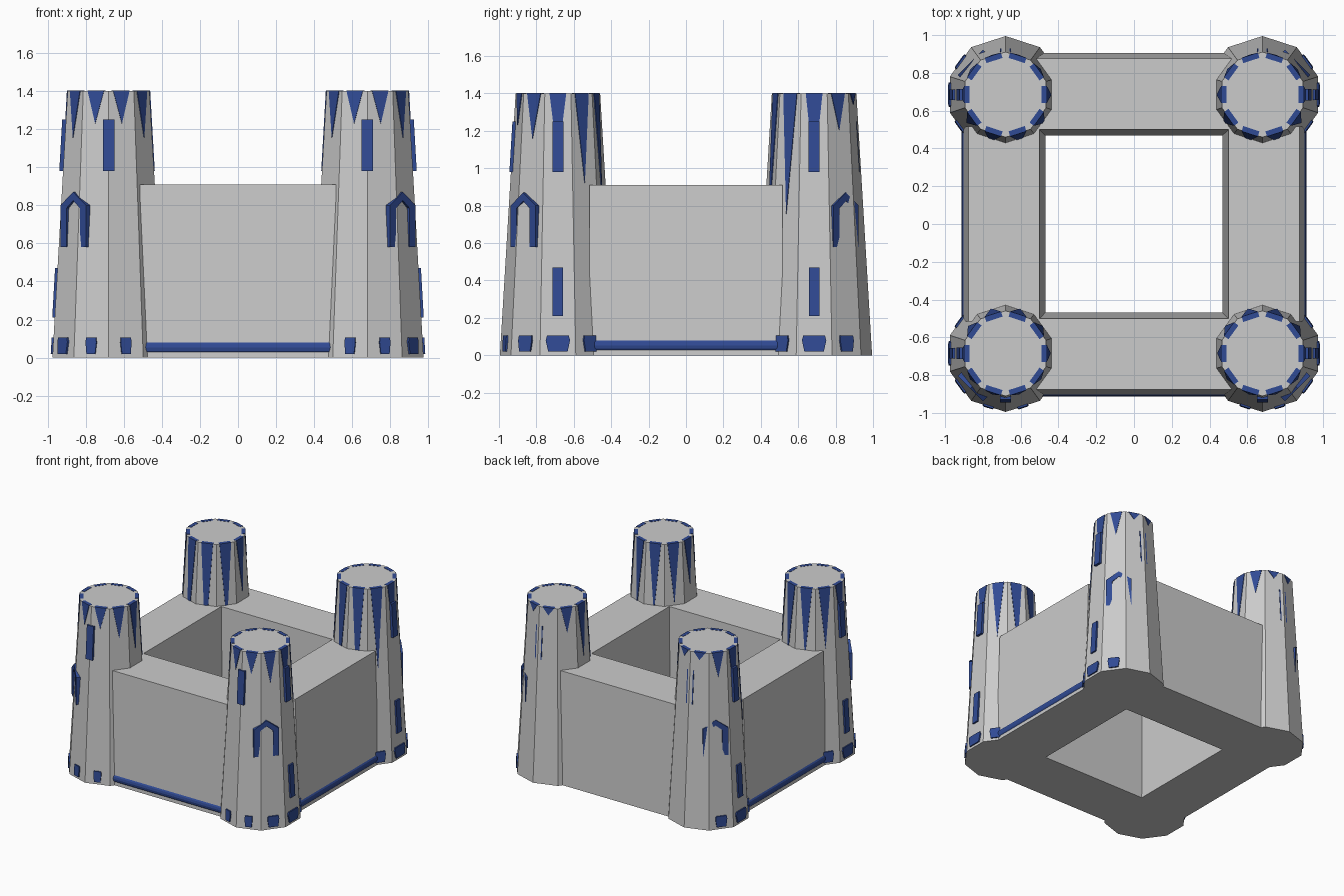
import bpy, bmesh
from math import sin, cos, radians
from mathutils import Vector

if "Cube" in bpy.data.objects:
    bpy.data.objects.remove(bpy.data.objects["Cube"])

BLUE = bpy.data.materials.new("blue_trim")
BLUE.diffuse_color = (0.03, 0.07, 0.30, 1)
BLUE.use_nodes = True
BLUE.node_tree.nodes["Principled BSDF"].inputs["Base Color"].default_value = BLUE.diffuse_color
H, R0, R1, C = 1.4, 0.31, 0.226, 0.685
COS18 = cos(radians(18))


def radius(z):
    return R0 + (R1 - R0) * z / H


def apothem(z):
    return radius(z) * COS18


def finish(bm, name, mat=None):
    bmesh.ops.recalc_face_normals(bm, faces=bm.faces)
    me = bpy.data.meshes.new(name)
    bm.to_mesh(me)
    bm.free()
    ob = bpy.data.objects.new(name, me)
    bpy.context.collection.objects.link(ob)
    if mat:
        me.materials.append(mat)
    return ob


def loft(bm, a, b):
    """Closed solid between two matching outlines."""
    va = [bm.verts.new(p) for p in a]
    vb = [bm.verts.new(p) for p in b]
    n = len(va)
    bm.faces.new(va)
    bm.faces.new(vb[::-1])
    for i in range(n):
        j = (i + 1) % n
        bm.faces.new((va[i], va[j], vb[j], vb[i]))


def plate(name, sx, sy, ang, pts, dist, proud, depth=0.04, shift=0.0):
    """Outline of (sideways, height) points laid on a tower side."""
    t = radians(ang)
    d = Vector((sx * cos(t), sy * sin(t), 0))
    u = Vector((-d.y, d.x, 0))
    c = Vector((sx * (C - 0.005), sy * C + shift, 0))
    bm = bmesh.new()
    rings = [[c + d * (dist(z) + k) + u * w + Vector((0, 0, z)) for w, z in pts]
             for k in (-depth, proud)]
    loft(bm, *rings)
    return finish(bm, name, BLUE)


def rect(hw, z0, z1):
    return [(-hw, z0), (hw, z0), (hw, z1), (-hw, z1)]


ARCH = [(-.095, .58), (-.05, .58), (-.05, .785), (0, .825), (.05, .785),
        (.05, .58), (.095, .58), (.095, .80), (0, .87), (-.095, .80)]

for sx in (-1, 1):
    for sy in (-1, 1):
        # ten-sided tapered tower
        bm = bmesh.new()
        ring = lambda r, z: [(sx * (C - .005) + r * cos(radians(18 + 36 * i + 0)),
                              sy * C + r * sin(radians(18 + 36 * i)), z) for i in range(10)]
        loft(bm, ring(R0, 0), ring(R1, H))
        finish(bm, "tower")
        back = sy > 0
        sh = -0.015 if back else 0.0

        # pointed hangings around the crown
        for i in range(10):
            a = 36 * i
            ny = sy * sin(radians(a))
            drop = .42 - .38 * ny if back else .36 + .2 * ny
            plate("crown_pennant", sx, sy, a,
                  [(-.045, H + .002), (0, H - drop), (.045, H + .002)],
                  apothem, .004, .025)

        # windows on the outer sides
        plate("upper_window", sx, sy, 0, rect(.03, .98, 1.25), apothem, .02)
        plate("lower_window", sx, sy, 0, rect(.028, .21, .47), apothem, .013)
        plate("front_window", sx, sy, 90, rect(.03, .98, 1.25), radius, .008, shift=sh)
        # pointed arch on the outer corner
        plate("arch_frame", sx, sy, 45, ARCH, lambda z: .257, .006, .06, shift=sh)
        # blocks around the foot
        for a in (0, 36, -36) if back else (0, 36, -36, 72, 108):
            hw = .065 if a == 0 else (.03 if a > 36 else .045)
            plate("foot_block", sx, sy, a,
                  [(-hw * .8, .02), (hw * .8, .02), (hw, .08), (hw * .9, .105),
                   (-hw * .9, .105), (-hw, .08)], apothem, .01)


def along(k, section, ln):
    """Section (outward, height) swept along side k of the square."""
    a = radians(90 * k)
    d, u = Vector((cos(a), sin(a), 0)), Vector((-sin(a), cos(a), 0))
    return [[d * o + u * s * ln + Vector((0, 0, z)) for o, z in section] for s in (-1, 1)]


for k in range(4):
    # curtain wall with sloping faces
    bm = bmesh.new()
    loft(bm, *along(k, [(.468, 0), (.905, 0), (.875, .91), (.5, .91)], .515))
    finish(bm, "wall")
    # rounded rail at the wall foot
    off = .888 - (.012 if k == 1 else 0)
    bm = bmesh.new()
    prof = [(off + .025 * cos(radians(30 * i)), .053 + .034 * sin(radians(30 * i)))
            for i in range(12)]
    loft(bm, *along(k, prof, .49))
    finish(bm, "wall_rail", BLUE)
